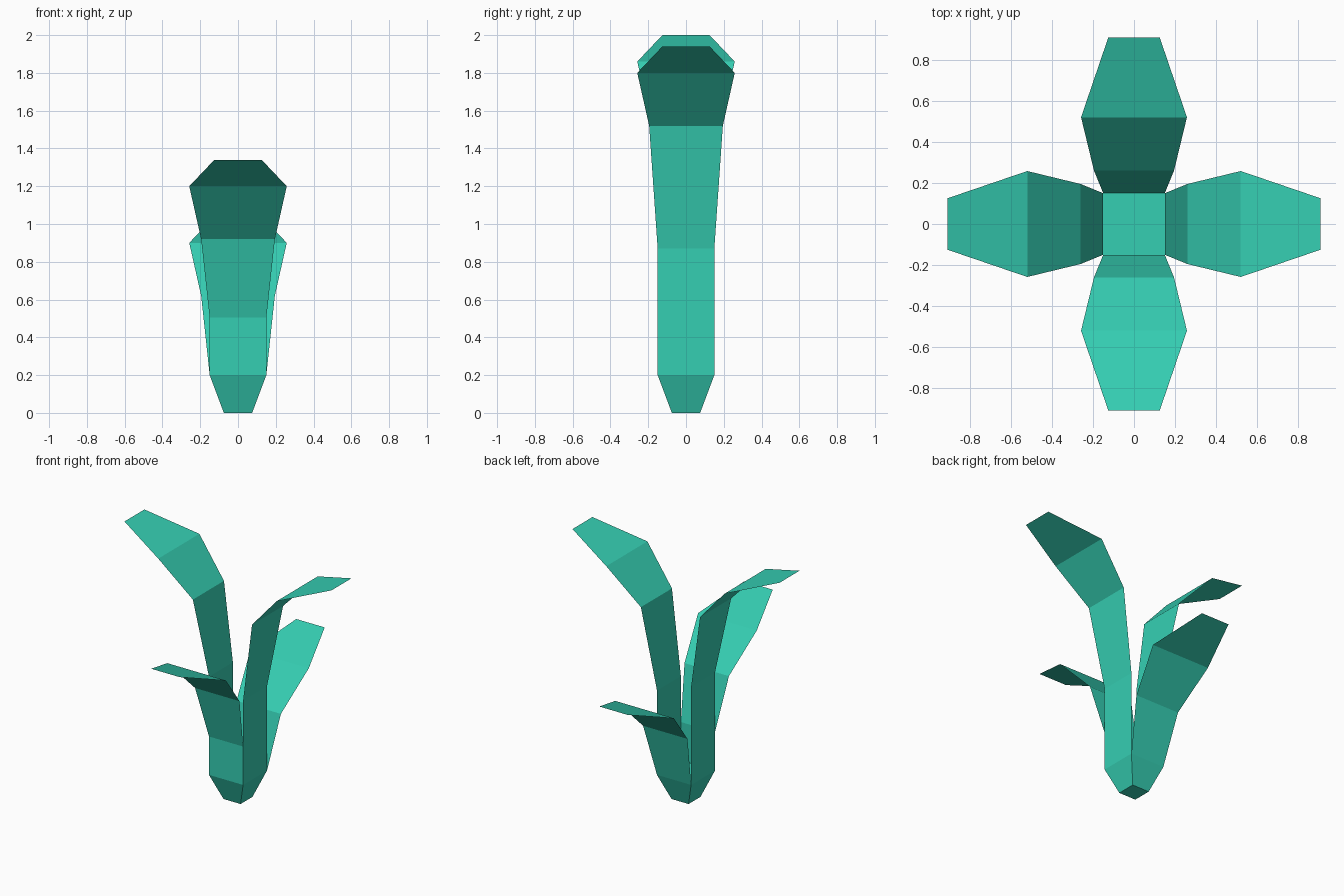
import bpy, bmesh
from math import radians
from mathutils import Matrix

if "Cube" in bpy.data.objects:
    bpy.data.objects.remove(bpy.data.objects["Cube"])

teal = bpy.data.materials.new("teal")
teal.diffuse_color = (0.036, 0.62, 0.45, 1)
teal.use_nodes = True
teal.node_tree.nodes["Principled BSDF"].inputs["Base Color"].default_value = teal.diffuse_color


def finish(name, bm):
    mesh = bpy.data.meshes.new(name)
    bm.to_mesh(mesh)
    bm.free()
    mesh.materials.append(teal)
    obj = bpy.data.objects.new(name, mesh)
    bpy.context.collection.objects.link(obj)
    return obj


# Tapered square base
bm = bmesh.new()
bmesh.ops.create_cube(bm, size=0.2, matrix=Matrix.Translation((0, 0, 0.1)))
for v in bm.verts:
    half = 0.15 if v.co.z > 0.1 else 0.075
    v.co.x *= half / 0.1
    v.co.y *= half / 0.1
finish("base", bm)


def leaf(name, angle, knee, bend):
    """Thin sheet: upright stem to the knee, then out through the bend to the tip."""
    # (distance out, half width, height)
    profile = [(0.15, 0.15, 0.2)]
    if knee > 0.2:
        profile.append((0.15, 0.15, knee))
    profile += [(0.26, 0.195, bend), (0.52, 0.258, bend + 0.28), (0.91, 0.125, bend + 0.42)]
    bm = bmesh.new()
    rows = [[bm.verts.new((r, s * w, z)) for s in (-1, 1)] for r, w, z in profile]
    for a, b in zip(rows, rows[1:]):
        bm.faces.new((a[0], a[1], b[1], b[0]))
    bmesh.ops.rotate(bm, verts=bm.verts, matrix=Matrix.Rotation(radians(angle), 3, 'Z'))
    finish(name, bm)


# Four leaves of different heights, one per side
leaf("right_leaf", 0, 0.87, 1.52)
leaf("back_leaf", 90, 0.2, 0.62)
leaf("left_leaf", 180, 0.98, 1.58)
leaf("front_leaf", 270, 0.505, 0.92)
